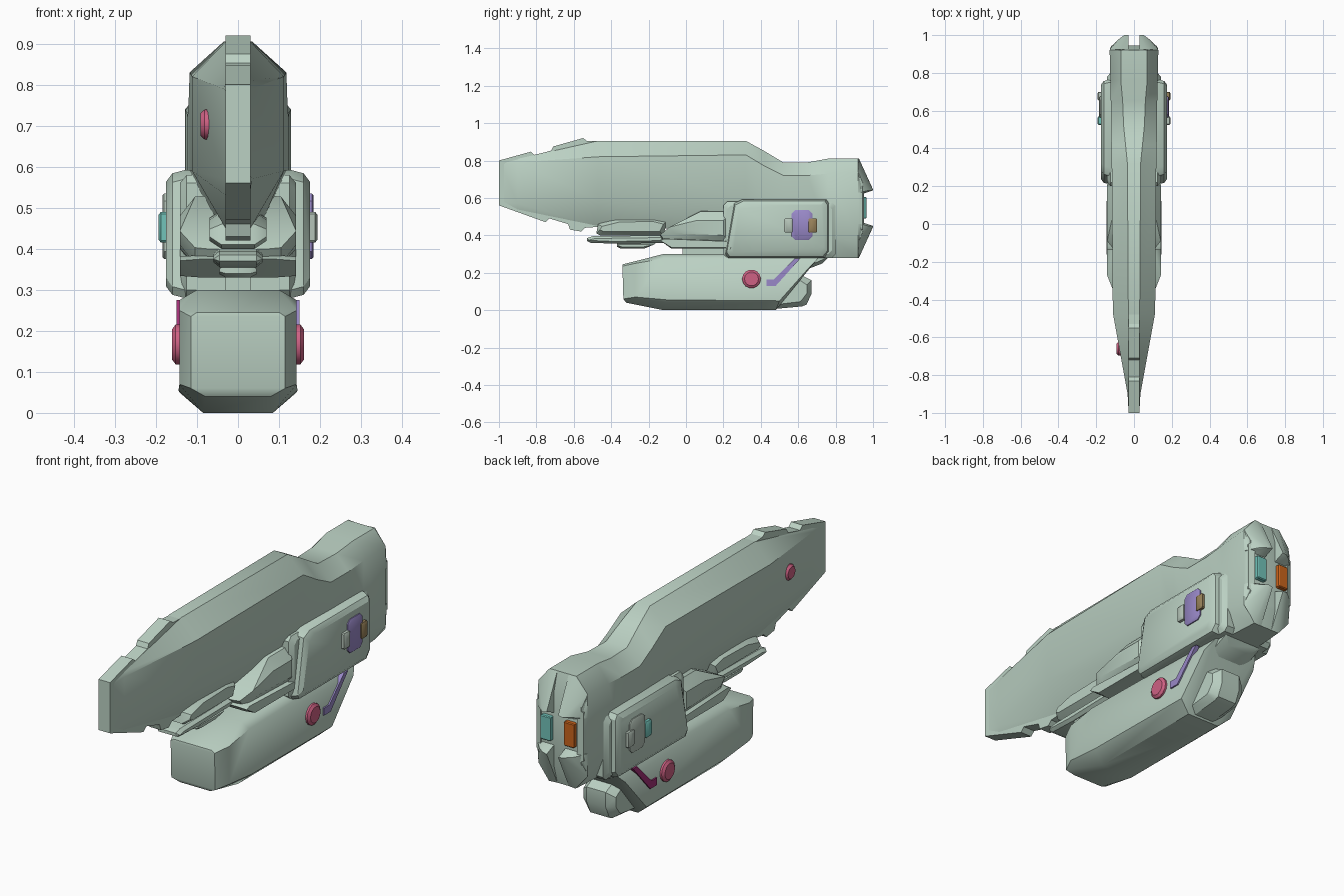
import bpy, bmesh, math
from mathutils import Vector

cube = bpy.data.objects.get("Cube")
if cube:
    bpy.data.objects.remove(cube)


def material(name, rgb):
    m = bpy.data.materials.new(name)
    m.use_nodes = True
    m.diffuse_color = (*rgb, 1)
    m.node_tree.nodes["Principled BSDF"].inputs["Base Color"].default_value = (*rgb, 1)
    return m


SAGE = material("sage green", (.50, .64, .55))
PALE = material("pale grey green", (.46, .55, .48))
PURPLE = material("purple", (.32, .25, .58))
PINK = material("pink", (.62, .12, .23))
MAGENTA = material("magenta", (.36, .03, .18))
TEAL = material("teal", (.17, .55, .49))
ORANGE = material("orange", (.60, .13, .012))
BROWN = material("brown", (.31, .22, .10))


def finish(name, bm, mat, angle=30, bevel=0):
    """Turn a bmesh into a shaded, coloured object."""
    if bevel:
        bmesh.ops.bevel(bm, geom=bm.edges[:], offset=bevel, segments=2,
                        affect='EDGES', clamp_overlap=True)
    bmesh.ops.recalc_face_normals(bm, faces=bm.faces[:])
    me = bpy.data.meshes.new(name)
    bm.to_mesh(me)
    bm.free()
    me.materials.append(mat)
    me.shade_smooth()
    me.set_sharp_from_angle(angle=math.radians(angle))
    ob = bpy.data.objects.new(name, me)
    bpy.context.collection.objects.link(ob)
    return ob


def solid(name, points, mat, angle=30):
    """Convex solid around points."""
    bm = bmesh.new()
    for p in points:
        bm.verts.new(p)
    res = bmesh.ops.convex_hull(bm, input=bm.verts[:])
    junk = [g for g in res["geom_interior"] + res["geom_unused"]
            if isinstance(g, bmesh.types.BMVert)]
    bmesh.ops.delete(bm, geom=list(set(junk)), context='VERTS')
    bmesh.ops.dissolve_limit(bm, angle_limit=.02, verts=bm.verts[:], edges=bm.edges[:])
    return finish(name, bm, mat, angle)


def slab(name, profile, layers, mat, angle=30, both=True):
    """Side (y, z) profile stacked along x; each layer is (x, inset)."""
    c = sum((Vector(p) for p in profile), Vector((0, 0))) / len(profile)
    pts = []
    for x, inset in layers:
        for p in profile:
            d = Vector(p) - c
            q = c + Vector((math.copysign(max(abs(d.x) - inset, 0), d.x),
                            math.copysign(max(abs(d.y) - inset, 0), d.y)))
            pts.append((x, q.x, q.y))
            if both:
                pts.append((-x, q.x, q.y))
    return solid(name, pts, mat, angle)


def prism(name, profile, x0, x1, mat, bevel=0):
    """Straight extrusion of a (y, z) outline."""
    bm = bmesh.new()
    f = bm.faces.new([bm.verts.new((x0, y, z)) for y, z in profile])
    r = bmesh.ops.extrude_face_region(bm, geom=[f])
    bmesh.ops.translate(bm, vec=(x1 - x0, 0, 0),
                        verts=[v for v in r["geom"] if isinstance(v, bmesh.types.BMVert)])
    return finish(name, bm, mat, bevel=bevel)


def loft(name, stations, mat, angle):
    """Eight-sided hull from (y, top, upper, lower, bottom, w_top, w_mid, w_bot)."""
    bm = bmesh.new()
    rings = []
    for y, zt, zu, zl, zb, wt, wm, wb in stations:
        half = [(wt, zt), (wm, zu), (wm, zl), (wb, zb)]
        ring = half + [(-x, z) for x, z in reversed(half)]
        rings.append([bm.verts.new((x, y, z)) for x, z in ring])
    for a, b in zip(rings, rings[1:]):
        for i in range(8):
            j = (i + 1) % 8
            bm.faces.new((a[i], a[j], b[j], b[i]))
    bm.faces.new(rings[0])
    bm.faces.new(rings[-1])
    return finish(name, bm, mat, angle)


def rect(y0, y1, z0, z1, c=0):
    """Rectangle with clipped corners."""
    return [(y0, z0 + c), (y0 + c, z0), (y1 - c, z0), (y1, z0 + c),
            (y1, z1 - c), (y1 - c, z1), (y0 + c, z1), (y0, z1 - c)]


# Long upper hull, tapering to a blade at the front
loft("upper_hull", [
    (-.99, .79, .78, .58, .565, .028, .029, .028),
    (-.90, .81, .79, .57, .53, .029, .034, .029),
    (-.47, .905, .82, .59, .45, .03, .112, .03),
    (.32, .905, .83, .59, .42, .035, .118, .04),
    (.42, .85, .77, .52, .35, .045, .12, .06),
    (.52, .79, .72, .44, .28, .055, .123, .07),
    (.65, .79, .72, .41, .28, .06, .123, .08),
    (.76, .81, .73, .40, .28, .07, .125, .08),
    (.92, .81, .74, .36, .28, .07, .129, .07),
    (.945, .72, .68, .42, .37, .05, .115, .05)], SAGE, 38)

# Notched centre blade along the nose
prism("nose_blade", [
    (-1, .80), (-.83, .847), (-.81, .83), (-.72, .853), (-.71, .875), (-.55, .92),
    (-.53, .905), (-.40, .90), (-.40, .45), (-.54, .44), (-.56, .42), (-.62, .43),
    (-.63, .46), (-.73, .49), (-.75, .47), (-1, .56)], -.03, .03, SAGE)

# Four pointed lobes framing the tail recess
for side, s in (("left", 1), ("right", -1)):
    for level in ("upper", "lower"):
        pts = [(.03, .92, .81), (.07, .925, .81), (.129, .92, .74), (.129, .92, .63),
               (.03, 1, .645), (.052, 1, .64), (.085, .975, .64),
               (.03, .94, .62), (.09, .94, .62), (.125, .935, .63)]
        solid(f"tail_lobe_{level}_{side}",
              [(s * x, y, z if level == "upper" else 1.09 - z) for x, y, z in pts], SAGE)
    # Side pillar of the recess and its lamp
    slab(f"tail_pillar_{side}", rect(.90, .953, .42, .67), [(s * .095, 0), (s * .122, .01)],
         SAGE, both=False)
    slab(f"tail_lamp_{side}", rect(.92, .966, .49, .605, .004),
         [(s * .035, .003), (s * .04, 0), (s * .083, 0), (s * .088, .003)],
         TEAL if s > 0 else ORANGE, both=False)

# Main body and its raised side panels
slab("body_core", rect(.20, .80, .28, .58, .02), [(.125, 0), (.142, .02)], SAGE)
slab("side_panels", [(.21, .30), (.225, .28), (.74, .28), (.765, .31), (.765, .57),
                     (.75, .592), (.30, .592), (.255, .57)],
     [(.13, 0), (.16, .008), (.175, .028)], SAGE)

# Forward shroud, its lip and the stepped front rods
slab("front_shroud", [(-.14, .40), (-.11, .36), (.25, .35), (.25, .53), (.08, .53), (.02, .49)],
     [(.075, 0), (.105, .003), (.142, .05)], SAGE)
slab("shroud_lip", [(-.14, .375), (-.08, .33), (.27, .33), (.27, .37), (-.12, .385)],
     [(.09, 0), (.142, .004)], SAGE)
slab("shroud_base", rect(-.02, .30, .29, .36), [(.03, 0)], SAGE)
slab("front_sleeve", [(-.48, .41), (-.46, .40), (-.12, .40), (-.10, .48), (-.16, .495),
                      (-.38, .49), (-.47, .46)], [(.04, 0), (.07, .02)], SAGE)
slab("front_rod", [(-.53, .37), (-.51, .36), (-.37, .355), (-.12, .36), (-.12, .40),
                   (-.50, .395), (-.53, .385)], [(.045, 0), (.06, .012)], SAGE)
slab("front_rod_underside", [(-.37, .34), (-.35, .33), (-.22, .33), (-.16, .36), (-.37, .36)],
     [(.03, 0), (.045, .008)], SAGE)

# Lower pod with slanted back
loft_sections = []
solid("lower_pod", [(s * x, y, z) for s in (1, -1) for x, y, z in (
    (.10, -.338, .245), (.115, -.34, .235), (.115, -.335, .06), (.08, -.32, .04),
    (.10, -.12, .30), (.143, -.27, .25), (.143, -.27, .07), (.143, -.12, .275),
    (.145, -.10, .055), (.085, -.12, 0), (.085, .48, 0), (.143, .50, .05),
    (.143, .66, .23), (.12, .70, .27), (.10, .72, .30))], SAGE, 40)
slab("grip_neck", [(.42, .27), (.60, .20), (.68, .25), (.73, .25), (.78, .30), (.42, .32)],
     [(.06, 0), (.10, .015)], SAGE)

# Stub behind the pod
slab("rear_stub", [(.46, .005), (.62, .02), (.645, .03), (.655, .08), (.672, .09),
                   (.672, .16), (.62, .185), (.52, .16)], [(.05, 0), (.085, .025)], SAGE)


def button(name, x, y, z, r, depth, s, mat):
    """Round button with a chamfered face, pointing along s * x."""
    ring = [(math.cos(a), math.sin(a)) for a in (math.tau * i / 14 for i in range(14))]
    pts = [(s * (x + dx), y + r * k * c, z + r * k * d)
           for dx, k in ((-.03, 1), (depth * .5, 1), (depth, .75)) for c, d in ring]
    solid(name, pts, mat)


# Mirrored side fittings, coloured differently on each side
for side, s, strip, plate, front_box, back_box in (
        ("left", 1, PURPLE, PURPLE, PALE, BROWN),
        ("right", -1, MAGENTA, PALE, TEAL, PALE)):
    button(f"pod_button_{side}", .143, .35, .167, .05, .018, s, PINK)
    prism(f"pod_strip_{side}", [(.43, .13), (.48, .13), (.61, .275), (.58, .275),
                                (.47, .165), (.43, .165)], s * .13, s * .15, strip)
    slab(f"side_plate_{side}", rect(.565, .675, .375, .535, .018),
         [(s * .16, 0), (s * .180, 0), (s * .184, .005)], plate, both=False)
    for place, y0, box in (("front", .525, front_box), ("back", .655, back_box)):
        slab(f"side_box_{place}_{side}", rect(y0, y0 + .045, .415, .49, .005),
             [(s * .165, 0), (s * .188, 0), (s * .194, .008)], box, both=False)

# Single small button on the right of the nose
button("nose_button", .072, -.66, .703, .037, .02, -1, PINK)
